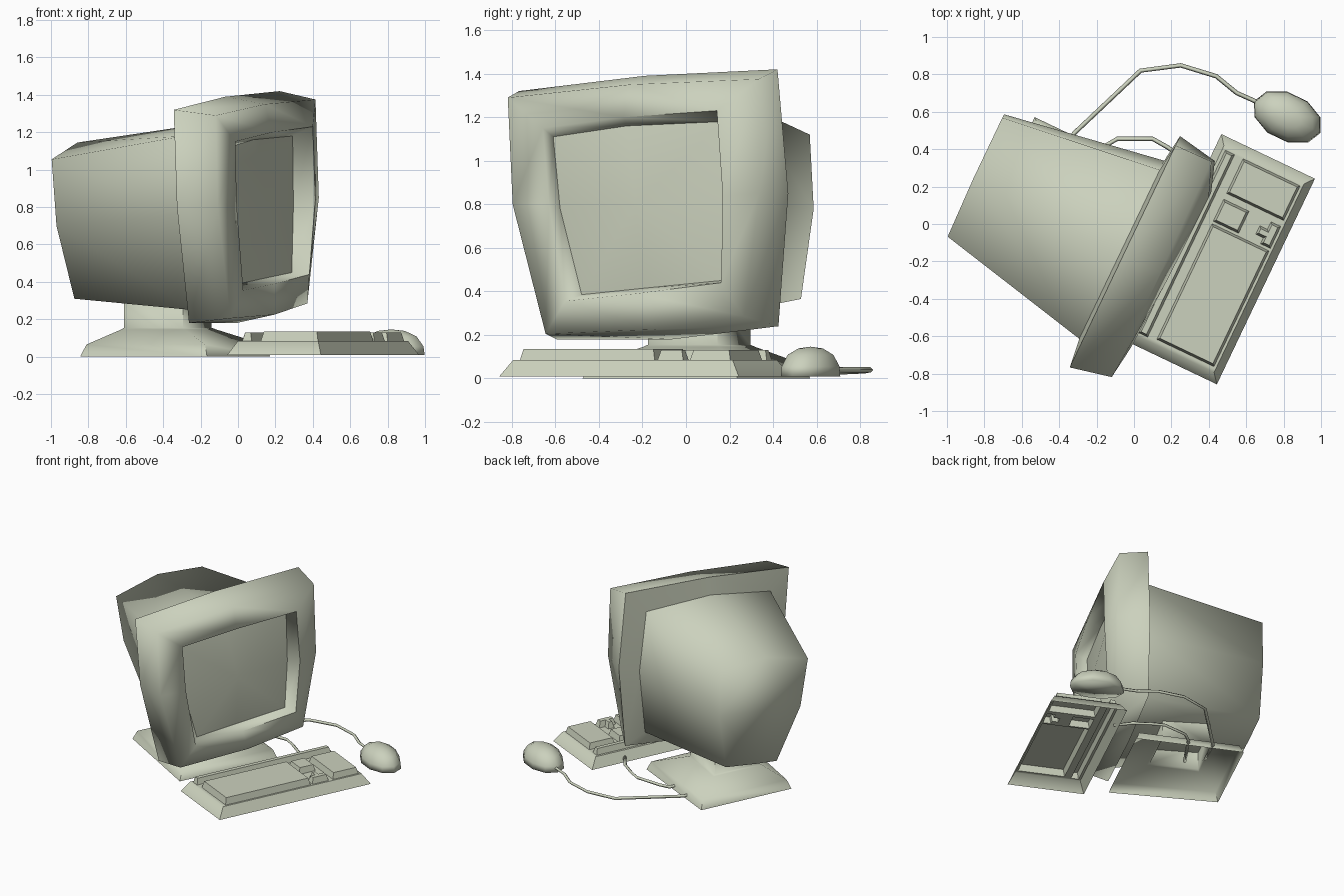
import bpy, bmesh, math
from mathutils import Vector

if "Cube" in bpy.data.objects:
    bpy.data.objects.remove(bpy.data.objects["Cube"])

TURN = math.radians(64.5)          # the whole set is turned on the desk

mat = bpy.data.materials.new("warm_grey_plastic")
mat.diffuse_color = (0.60, 0.64, 0.51, 1)
mat.use_nodes = True
mat.node_tree.nodes["Principled BSDF"].inputs["Base Color"].default_value = mat.diffuse_color


def finish(bm, name, angle=50, turn=TURN, recalc=True):
    if recalc:
        bmesh.ops.recalc_face_normals(bm, faces=bm.faces)
    me = bpy.data.meshes.new(name)
    bm.to_mesh(me)
    bm.free()
    ob = bpy.data.objects.new(name, me)
    bpy.context.collection.objects.link(ob)
    me.materials.append(mat)
    ob.rotation_euler.z = turn
    bpy.ops.object.select_all(action='DESELECT')
    ob.select_set(True)
    bpy.context.view_layer.objects.active = ob
    bpy.ops.object.shade_smooth_by_angle(angle=math.radians(angle))
    return ob


def loft(name, rings, start=False, end=False, peak=None, **kw):
    """Skin a list of equal rings; optional end caps or a fan to a peak."""
    bm = bmesh.new()
    vs = [[bm.verts.new(p) for p in r] for r in rings]
    n = len(vs[0])
    for a, b in zip(vs, vs[1:]):
        for i in range(n):
            bm.faces.new((a[i], a[(i + 1) % n], b[(i + 1) % n], b[i]))
    if start:
        bm.faces.new(vs[0])
    if end:
        bm.faces.new(vs[-1])
    if peak:
        c = bm.verts.new(peak)
        for i in range(n):
            bm.faces.new((vs[-1][i], vs[-1][(i + 1) % n], c))
    return finish(bm, name, **kw)


def ring(us, zs, f):
    """Eight points clockwise from top left; f is distance towards the viewer."""
    fs = f if isinstance(f, (list, tuple)) else [f] * 8
    return [(u, -d, z) for u, z, d in zip(us, zs, fs)]


def rect(u0, u1, f0, f1, z, skew=0):
    """Rectangle whose near left corner can be pulled outwards."""
    return [(u0, -f0, z), (u1, -f0, z), (u1, -f1, z), (u0 - skew, -f1, z)]


# Monitor frame: joint with housing, back edge, front edge, ridge, screen opening
joint = ring([-.68, -.20, .32, .375, .33, -.10, -.575, -.67],
             [1.18, 1.26, 1.25, .80, .32, .26, .25, .76], 0)
back = ring([-.84, -.20, .475, .53, .48, -.06, -.65, -.80],
            [1.32, 1.39, 1.42, .85, .24, .18, .18, .80], .02)
front = ring([-.79, -.17, .48, .49, .40, -.05, -.60, -.765],
             [1.29, 1.35, 1.375, .85, .285, .225, .205, .80],
             [.245, .24, .23, .245, .22, .24, .24, .245])
ridge = ring([-.60, -.18, .30, .33, .31, -.12, -.49, -.57],
             [1.15, 1.20, 1.23, .84, .44, .39, .355, .80],
             [.27, .29, .30, .30, .275, .275, .265, .265])
opening = ring([-.585, -.21, .28, .29, .27, -.12, -.44, -.55],
               [1.11, 1.16, 1.18, .81, .45, .415, .385, .78], .19)
loft("monitor_frame", [joint, back, front, ridge, opening], angle=88)

# Domed screen
loft("screen", [opening], peak=(-.14, -.245, .80), angle=60, recalc=False)

# Tapering tube housing
rear = ring([-.49, -.15, .21, .23, .17, -.08, -.25, -.43],
            [1.055, 1.145, 1.12, .78, .365, .33, .31, .70],
            [-.87, -.88, -.88, -.88, -.87, -.86, -.85, -.87])
loft("monitor_housing", [joint, rear], end=True, angle=120)

# Stand: hollow foot rising into a square neck, open underneath
loft("monitor_stand", [
    rect(-.44, .287, -.725, .055, 0, .06),
    rect(-.415, .262, -.70, .03, .065, .055),
    rect(-.30, .09, -.55, -.17, .145),
    rect(-.285, .07, -.54, -.19, .155),
    rect(-.285, .07, -.54, -.19, .34)], angle=70)

# Keyboard: gridded top, key groups raised by inset, skirt below; open underneath
KU, KF = 0.026, 0.486              # keyboard centre
u_lines = [-.558, -.54, -.53, .155, .17, .205, .255, .30, .335, .54, .558]
f_lines = [-.232, -.215, -.16, -.11, .04, .125, .17, .228, .242]
groups = [(-.54, .54, -.215, -.16, .045),     # back bar
          (-.53, .155, -.11, .228, .05),      # main keys
          (.17, .30, -.11, .04, .045),        # navigation keys
          (.335, .54, -.11, .228, .045)]      # number pad
arrows = [(.17, .30, .17, .228), (.205, .255, .125, .17)]


def inside(c, g):
    u, f = c.x - KU, -c.y - KF
    return g[0] < u < g[1] and g[2] < f < g[3]


bm = bmesh.new()
grid = [[bm.verts.new((KU + u, -KF - f, .085)) for u in u_lines] for f in f_lines]
for a, b in zip(grid, grid[1:]):
    for i in range(len(u_lines) - 1):
        bm.faces.new((b[i], b[i + 1], a[i + 1], a[i]))
rim = grid[0] + [r[-1] for r in grid[1:-1]] + grid[-1][::-1] + [r[0] for r in grid[-2:0:-1]]
skirt = []
for v in rim:
    du, df = v.co.x - KU, v.co.y + KF
    skirt.append(bm.verts.new((KU + du * .609 / .558, -KF + df * .283 / .242, .01)))
n = len(rim)
for i in range(n):
    j = (i + 1) % n
    bm.faces.new((rim[i], rim[j], skirt[j], skirt[i]))
bm.normal_update()
tops = [f for f in bm.faces if f.normal.z > .99]
jobs = [([f for f in tops if inside(f.calc_center_median(), g)], g[4]) for g in groups]
jobs.append(([f for f in tops if any(inside(f.calc_center_median(), g) for g in arrows)], .045))
for faces, h in jobs:
    bmesh.ops.inset_region(bm, faces=faces, thickness=.012, depth=h, use_even_offset=True)
finish(bm, "keyboard", angle=60)


# Mouse: low domed oval
def oval(a, b, z, n=10):
    return [(a * math.cos(2 * math.pi * i / n), b * math.sin(2 * math.pi * i / n), z)
            for i in range(n)]


mouse = loft("mouse", [oval(.197, .128, .01), oval(.19, .125, .055),
                       oval(.15, .10, .108), oval(.08, .053, .138)],
             start=True, peak=(0, 0, .146), angle=100, turn=math.radians(-25.5))
mouse.location = (.82, .572, 0)


# Leads: square tubes swept along a path on the desk
def lead(name, path, r=.012):
    pts = [Vector(p) for p in path]
    rings = []
    for i, p in enumerate(pts):
        d = (pts[min(i + 1, len(pts) - 1)] - pts[max(i - 1, 0)]).normalized()
        s = Vector((-d.y, d.x, 0)).normalized() * r
        up = Vector((0, 0, r))
        rings.append([p + s, p + up, p - s, p - up])
    loft(name, rings, start=True, end=True, angle=95, turn=0)


lead("mouse_lead", [(.68, .64, .04), (.64, .66, .04), (.55, .70, .04), (.44, .79, .04),
                    (.25, .848, .04), (.035, .82, .035), (-.32, .485, .02), (-.42, .28, .03)])
lead("keyboard_lead", [(.37, .22, .04), (.29, .33, .04), (.18, .41, .04), (.10, .455, .04),
                       (-.09, .455, .035), (-.15, .42, .02), (-.33, .16, .03)])
